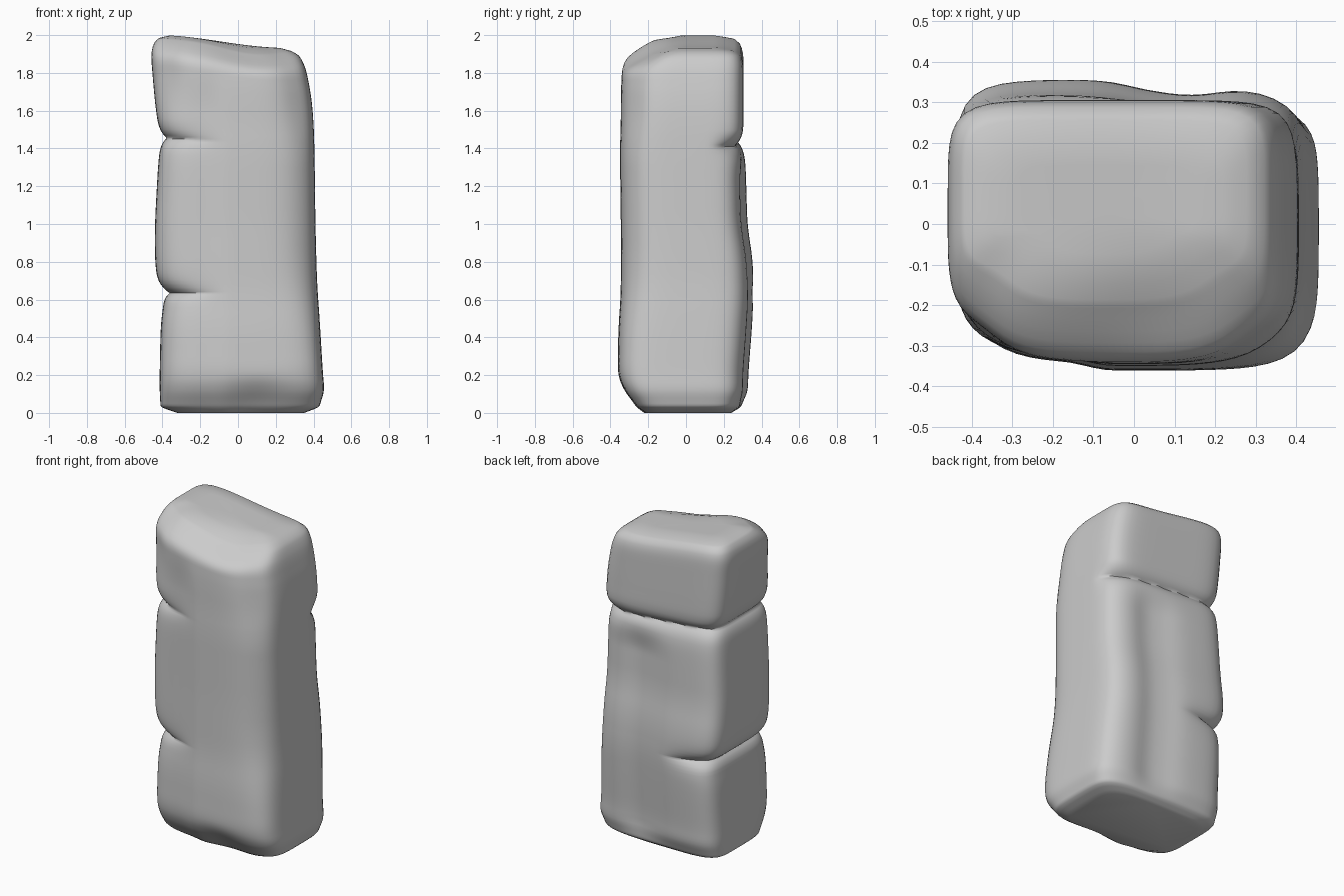
import bpy, bmesh, math

if "Cube" in bpy.data.objects:
    bpy.data.objects.remove(bpy.data.objects["Cube"])

# z, left x, right x, front y, back y (grooves are carved afterwards)
ROWS = [
    (0.000, -0.32, 0.35, -0.23, 0.24),
    (0.030, -0.41, 0.43, -0.27, 0.29),
    (0.120, -0.415, 0.458, -0.335, 0.33),
    (0.200, -0.415, 0.45, -0.362, 0.33),
    (0.450, -0.41, 0.435, -0.358, 0.35),
    (0.600, -0.40, 0.425, -0.347, 0.36),
    (0.660, -0.43, 0.42, -0.345, 0.36),
    (0.800, -0.44, 0.415, -0.345, 0.355),
    (1.000, -0.44, 0.41, -0.345, 0.325),
    (1.380, -0.42, 0.405, -0.35, 0.315),
    (1.550, -0.43, 0.40, -0.345, 0.305),
    (1.700, -0.445, 0.39, -0.345, 0.305),
    (1.800, -0.453, 0.375, -0.342, 0.305),
    (1.880, -0.46, 0.36, -0.337, 0.305),
    (1.920, -0.457, 0.345, -0.295, 0.302),
    (1.960, -0.445, 0.325, -0.235, 0.29),
    (1.985, -0.42, 0.28, -0.19, 0.26),
    (2.000, -0.36, 0.22, -0.11, 0.18),
]
SIDE = 24


def smooth(a, b, v):
    t = max(0.0, min(1.0, (v - a) / (b - a)))
    return t * t * (3 - 2 * t)


def bump(v, centre, width):
    return math.exp(-((v - centre) / width) ** 2)


def row_linear(z):
    for a, b in zip(ROWS, ROWS[1:]):
        if z <= b[0]:
            t = (z - a[0]) / (b[0] - a[0])
            return [p + (q - p) * t for p, q in zip(a[1:], b[1:])]
    return ROWS[-1][1:]


def row_at(z):
    # rounded interpolation, exact at both ends
    d = max(0.0, min(0.07, z * 0.25, (2 - z) * 0.25))
    samples = [row_linear(z + d * k / 3) for k in range(-3, 4)]
    return [sum(c) / len(c) for c in zip(*samples)]


def unit_ring(n=6.5):
    # boxy rounded outline
    pts = []
    for k in range(4):
        for i in range(SIDE):
            s = math.tan((i / SIDE * 2 - 1) * math.pi / 4)
            u, v = [(s, -1), (1, s), (-s, 1), (-1, -s)][k]
            r = (abs(u) ** n + abs(v) ** n) ** (1 / n)
            pts.append((u / r, v / r))
    return pts


def shape(u, v, z, scale=1.0):
    xl, xr, yf, yb = row_at(z)
    x = (xl + xr) / 2 + u * scale * (xr - xl) / 2
    y = (yf + yb) / 2 + v * scale * (yb - yf) / 2
    front, back = max(0, -v), max(0, v)
    # chamfer the front corners and the lower back-right corner
    trim = (max(0, -u) * front) ** 3 * (0.04 + 0.05 * smooth(1.5, 1.85, z)) * scale
    x, y = x + trim, y + trim
    trim = (max(0, u) * front) ** 3 * (0.02 + 0.035 * smooth(0.2, 0.9, z)
                                       + 0.025 * smooth(1.3, 1.7, z)) * scale
    x, y = x - trim, y + trim
    trim = (max(0, u) * back) ** 3 * 0.035 * smooth(1.5, 1.35, z)
    x, y = x - trim * 0.6, y - trim
    # grooves between the stacked blocks
    left = smooth(-0.04, -0.38, x)
    upper = max(left, smooth(0.12, 0.28, y))
    cut = (0.048 * upper * math.exp(-abs(z - 1.43 + 0.06 * x) / 0.04)
           + 0.055 * left * math.exp(-abs(z - 0.635) / 0.04))
    x -= u * cut
    y -= v * cut * (1.0 if v > 0 else 0.6)
    # soft vertical hollows on the back and front
    mid = smooth(0.0, 0.15, z) * smooth(1.43, 1.2, z)
    y -= 0.035 * mid * back ** 2 * bump(x, 0.09, 0.13)
    y -= 0.015 * mid * back ** 2 * smooth(0.05, 0.2, x)
    y += 0.018 * front ** 2 * smooth(-0.05, -0.18, x) * smooth(1.9, 1.6, z)
    y += 0.025 * front ** 2 * smooth(0.22, 0.06, z) * bump(x, 0.1, 0.15)
    # top slopes down to the right and dips along the front edge
    z -= 0.068 * smooth(1.45, 2.0, z) ** 0.7 * smooth(-0.43, 0.25, x)
    z -= 0.03 * smooth(1.7, 1.95, z) * smooth(0.0, -0.25, y) * bump(x, 0.08, 0.2)
    return x, y, z


# stone pillar lofted ring by ring
zs = sorted({r[0] for r in ROWS} | {round(i * 0.02, 3) for i in range(100)}
            | {round(c + i * 0.01, 3) for c in (0.635, 1.43) for i in range(-7, 8)}
            | {0.01, 0.05, 1.94, 1.975, 1.993})
levels = [(z, 1.0) for z in zs] + [(2.0, s) for s in (0.75, 0.5, 0.25, 0.05)]
outline = unit_ring()
bm = bmesh.new()
rings = [[bm.verts.new(shape(u, v, z, s)) for u, v in outline] for z, s in levels]
count = len(outline)
for a, b in zip(rings, rings[1:]):
    for i in range(count):
        j = (i + 1) % count
        bm.faces.new((a[i], a[j], b[j], b[i]))
bm.faces.new(rings[-1])
bm.faces.new(list(reversed(rings[0])))
bmesh.ops.recalc_face_normals(bm, faces=bm.faces)

mesh = bpy.data.meshes.new("stone_pillar")
bm.to_mesh(mesh)
bm.free()
pillar = bpy.data.objects.new("stone_pillar", mesh)
bpy.context.collection.objects.link(pillar)
bpy.context.view_layer.objects.active = pillar
pillar.select_set(True)
bpy.ops.object.shade_smooth_by_angle(angle=math.radians(60))
